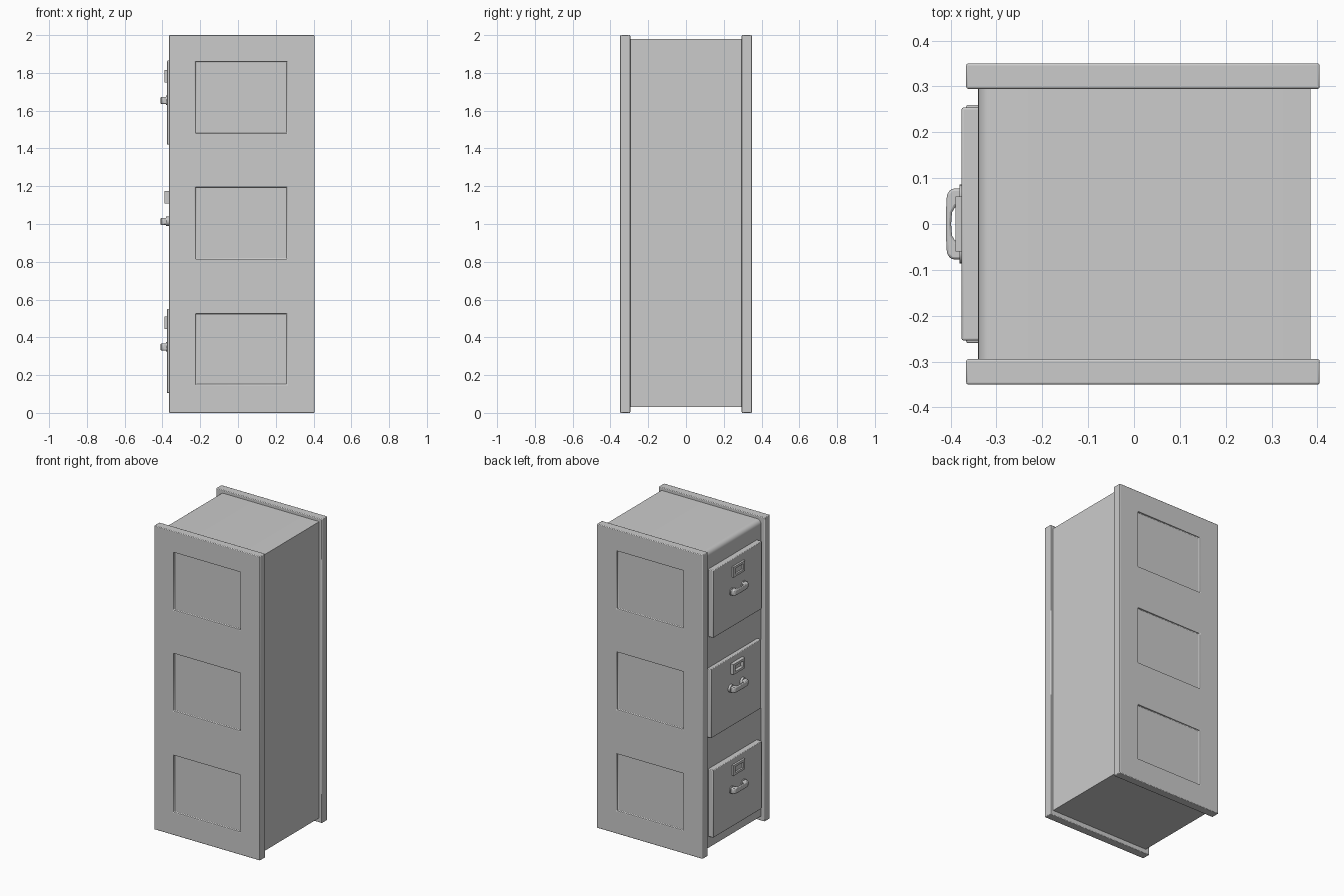
import bpy, bmesh, math

if "Cube" in bpy.data.objects:
    bpy.data.objects.remove(bpy.data.objects["Cube"])


def smooth(ob):
    bpy.ops.object.select_all(action='DESELECT')
    ob.select_set(True)
    bpy.context.view_layer.objects.active = ob
    bpy.ops.object.shade_smooth_by_angle(angle=math.radians(35))


def box(name, lo, hi, bevel=0.0):
    bpy.ops.mesh.primitive_cube_add(size=1, location=[(a + b) / 2 for a, b in zip(lo, hi)])
    ob = bpy.context.object
    ob.name = name
    ob.scale = [b - a for a, b in zip(lo, hi)]
    bpy.ops.object.transform_apply(location=False, rotation=False, scale=True)
    if bevel:
        m = ob.modifiers.new("bevel", 'BEVEL')
        m.width, m.segments = bevel, 2
        smooth(ob)
    return ob


def prism(name, pts, lift, bevel=0.0):
    """Extrude a closed 3D outline along the vector lift."""
    bm = bmesh.new()
    face = bm.faces.new([bm.verts.new(p) for p in pts])
    ext = bmesh.ops.extrude_face_region(bm, geom=[face])
    bmesh.ops.translate(bm, vec=lift, verts=[v for v in ext["geom"] if isinstance(v, bmesh.types.BMVert)])
    bmesh.ops.recalc_face_normals(bm, faces=bm.faces[:])
    me = bpy.data.meshes.new(name)
    bm.to_mesh(me)
    bm.free()
    ob = bpy.data.objects.new(name, me)
    bpy.context.collection.objects.link(ob)
    if bevel:
        m = ob.modifiers.new("bevel", 'BEVEL')
        m.width, m.segments, m.limit_method = bevel, 2, 'ANGLE'
    smooth(ob)
    return ob


def cut(ob, cutter):
    m = ob.modifiers.new("cut", 'BOOLEAN')
    m.operation, m.object, m.solver = 'DIFFERENCE', cutter, 'EXACT'
    bpy.context.view_layer.objects.active = ob
    bpy.ops.object.modifier_apply(modifier=m.name)
    bpy.data.objects.remove(cutter)


# cabinet body, top front edge rounded
r, n = 0.03, 6
profile = [(0.385, 0.03), (0.385, 1.98)]
for i in range(n + 1):
    a = math.pi / 2 * (1 + i / n)
    profile.append((-0.34 + r + r * math.cos(a), 1.98 - r + r * math.sin(a)))
profile.append((-0.34, 0.03))
prism("cabinet_body", [(x, -0.30, z) for x, z in profile], (0, 0.60, 0))

# side panels with three recesses each
for s, name in ((-1, "front_panel"), (1, "back_panel")):
    y0, y1 = sorted((s * 0.295, s * 0.35))
    panel = box(name, (-0.366, y0, 0.0), (0.405, y1, 2.0))
    for z0, z1 in ((0.15, 0.525), (0.815, 1.195), (1.48, 1.86)):
        c0, c1 = sorted((s * 0.338, s * 0.40))
        cut(panel, box("recess_cutter", (-0.225, c0, z0), (0.26, c1, z1)))
    m = panel.modifiers.new("bevel", 'BEVEL')
    m.width, m.segments, m.limit_method = 0.004, 2, 'ANGLE'
    smooth(panel)

# drawers: label, front x, half width, bottom, top, handle z
drawers = (("bottom", -0.376, 0.254, 0.105, 0.55, 0.35),
           ("middle", -0.366, 0.26, 0.76, 1.215, 1.015),
           ("top", -0.376, 0.254, 1.42, 1.865, 1.655))
for label, fx, w, z0, z1, hz in drawers:
    box(label + "_drawer_front", (fx, -w, z0), (-0.33, w, z1), 0.004)

    # label frame with open centre
    lz = hz + 0.127
    frame = box(label + "_label_frame", (-0.389, -0.06, lz - 0.034), (fx + 0.005, 0.06, lz + 0.034))
    cut(frame, box("frame_cutter", (-0.40, -0.043, lz - 0.019), (fx - 0.002, 0.043, lz + 0.019)))

    # bar handle: outer bow and inner arch
    outer = [(fx + 0.004, -0.077), (-0.398, -0.077), (-0.408, -0.066), (-0.410, -0.03)]
    inner = [(-0.399, 0.0), (-0.397, 0.025), (-0.389, 0.039), (fx + 0.004, 0.044)]
    outline = outer + [(x, -y) for x, y in reversed(outer)] + inner[::-1]
    outline += [(x, -y) for x, y in inner[1:]]
    prism(label + "_handle", [(x, y, hz - 0.019) for x, y in outline], (0, 0, 0.036), 0.005)

    # round mounts behind the handle ends
    for s in (-1, 1):
        bpy.ops.mesh.primitive_cylinder_add(vertices=20, radius=0.025, depth=0.02,
                                            location=(-0.371, s * 0.061, hz),
                                            rotation=(0, math.pi / 2, 0))
        mount = bpy.context.object
        mount.name = label + "_handle_mount"
        smooth(mount)
